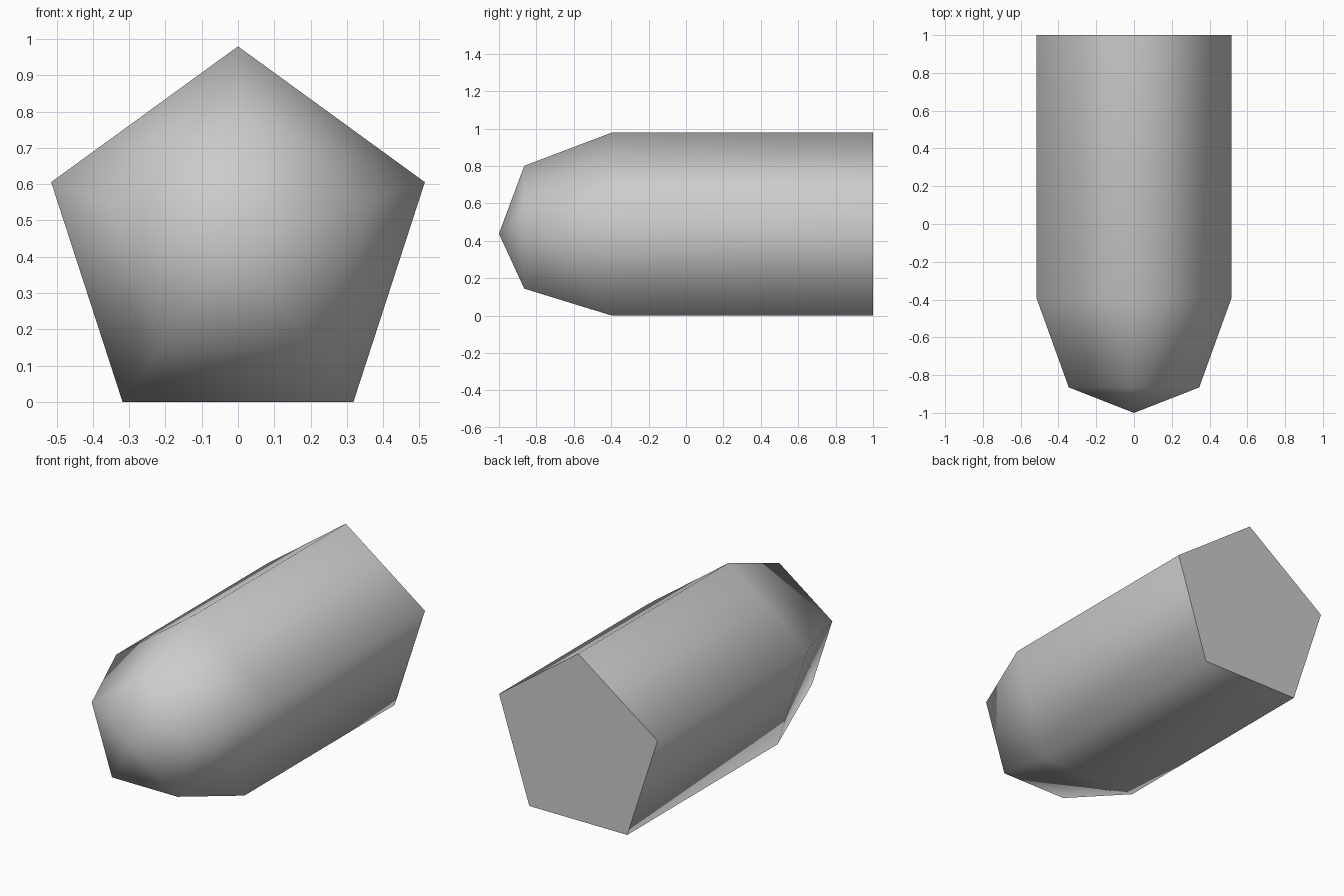
import bpy
import bmesh
import math

cube = bpy.data.objects.get("Cube")
if cube:
    bpy.data.objects.remove(cube, do_unlink=True)

SIDES = 5
CENTRE_Z = 0.438
# (y, radius) from the nose to the flat back
PROFILE = [(-0.865, 0.363), (-0.395, 0.5415), (1.0, 0.5415)]

grey = bpy.data.materials.new("plain grey")
grey.use_nodes = True
colour = (0.6, 0.6, 0.6, 1.0)
grey.diffuse_color = colour
grey.node_tree.nodes["Principled BSDF"].inputs["Base Color"].default_value = colour

bm = bmesh.new()


def ring(y, radius):
    """Five-sided ring with one corner pointing up."""
    angles = [math.tau * i / SIDES for i in range(SIDES)]
    return [bm.verts.new((radius * math.sin(a), y, CENTRE_Z + radius * math.cos(a)))
            for a in angles]


# Nose fan, then side walls, then back cap
tip = bm.verts.new((0, -1, CENTRE_Z))
rings = [ring(y, r) for y, r in PROFILE]
for i in range(SIDES):
    j = (i + 1) % SIDES
    bm.faces.new((tip, rings[0][i], rings[0][j]))
    for a, b in zip(rings, rings[1:]):
        bm.faces.new((a[i], b[i], b[j], a[j]))
cap = bm.faces.new(rings[-1])
bmesh.ops.recalc_face_normals(bm, faces=bm.faces)

# Smooth body with a crisp back rim
for face in bm.faces:
    face.smooth = face is not cap
for edge in cap.edges:
    edge.smooth = False

mesh = bpy.data.meshes.new("bullet_body")
bm.to_mesh(mesh)
bm.free()
mesh.materials.append(grey)
body = bpy.data.objects.new("bullet_body", mesh)
bpy.context.collection.objects.link(body)
